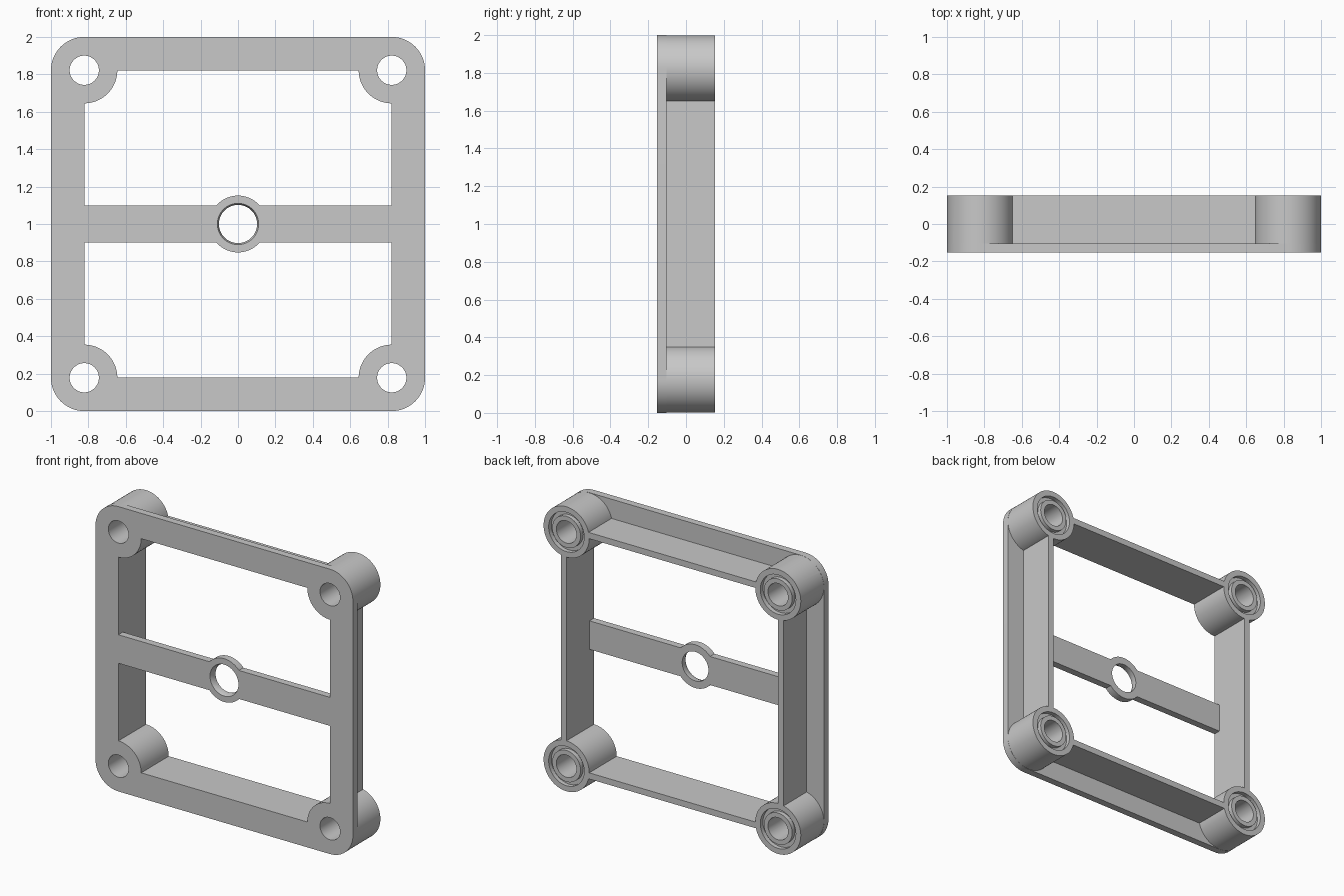
import bpy, math

cube = bpy.data.objects.get("Cube")
if cube:
    bpy.data.objects.remove(cube, do_unlink=True)

grey = bpy.data.materials.new("plain_grey")
grey.use_nodes = True
GREY = (0.58, 0.58, 0.58, 1)
grey.diffuse_color = GREY
grey.node_tree.nodes["Principled BSDF"].inputs["Base Color"].default_value = GREY

FRONT, BACK, PLATE = -0.153, 0.153, -0.103   # depth of front face, rear face, plate rear
C, R = 0.822, 0.178                          # boss centre offset and corner radius
WALL = 0.043
CORNERS = [(sx * C, 1 + sz * C) for sx in (-1, 1) for sz in (-1, 1)]


def finish(name):
    """Name the part, apply its transform and snap it so flush faces match exactly."""
    ob = bpy.context.object
    ob.name = name
    bpy.ops.object.transform_apply(location=True, rotation=True, scale=True)
    for v in ob.data.vertices:
        v.co = [round(c, 5) for c in v.co]
    ob.data.materials.append(grey)
    return ob


def box(name, w, h, y0, y1):
    bpy.ops.mesh.primitive_cube_add(size=1, location=(0, (y0 + y1) / 2, 1))
    bpy.context.object.scale = (w, y1 - y0, h)
    return finish(name)


def rod(name, x, z, r, y0, y1, r_back=None):
    """Round bar or cone along y."""
    bpy.ops.mesh.primitive_cone_add(
        vertices=64, radius1=r, radius2=r if r_back is None else r_back, depth=y1 - y0,
        location=(x, (y0 + y1) / 2, z), rotation=(-math.pi / 2, 0, 0))
    return finish(name)


def combine(ob, tool, op):
    m = ob.modifiers.new(op.lower(), "BOOLEAN")
    m.object, m.operation, m.solver = tool, op, "EXACT"
    bpy.context.view_layer.objects.active = ob
    bpy.ops.object.modifier_apply(modifier=m.name)
    bpy.data.objects.remove(tool, do_unlink=True)


# Front plate with rounded corners
frame = box("mounting_frame", 2, 2, FRONT, PLATE)
bevel = frame.modifiers.new("corners", "BEVEL")
bevel.width, bevel.segments, bevel.limit_method = R, 16, "WEIGHT"
weights = frame.data.attributes.new("bevel_weight_edge", "FLOAT", "EDGE")
for e in frame.data.edges:
    a, b = (frame.data.vertices[i].co for i in e.vertices)
    weights.data[e.index].value = float(abs(a.y - b.y) > 0.01)
bpy.ops.object.modifier_apply(modifier="corners")

# Thin wall around the opening
outer = 2 * (C + WALL)
combine(frame, box("wall", outer, outer, FRONT + 0.02, BACK), "UNION")
combine(frame, box("opening", 2 * C, 2 * C, -1, 1), "DIFFERENCE")

# Crossbar with its centre ring
combine(frame, box("crossbar", 2 * C + 0.04, 0.2, FRONT, PLATE), "UNION")
combine(frame, rod("centre_ring", 0, 1, 0.152, FRONT, PLATE), "UNION")

# Corner bosses, a hair inside the plate outline
for x, z in CORNERS:
    combine(frame, rod("boss", x, z, R - 0.001, FRONT, BACK), "UNION")

# Centre hole, countersunk from the front
combine(frame, rod("centre_hole", 0, 1, 0.102, -0.5, 0.5), "DIFFERENCE")
combine(frame, rod("countersink", 0, 1, 0.118, FRONT - 0.02, FRONT + 0.06, 0.088), "DIFFERENCE")

# Ring groove in the rear of each boss, and the bolt hole through it
for x, z in CORNERS:
    groove = rod("groove", x, z, 0.138, BACK - 0.03, BACK + 0.1)
    combine(groove, rod("core", x, z, 0.11, -0.6, 0.6), "DIFFERENCE")
    combine(frame, groove, "DIFFERENCE")
    combine(frame, rod("bolt_hole", x, z, 0.078, -0.5, 0.5), "DIFFERENCE")

bpy.ops.object.select_all(action="DESELECT")
frame.select_set(True)
bpy.context.view_layer.objects.active = frame
bpy.ops.object.shade_smooth_by_angle(angle=math.radians(30))
